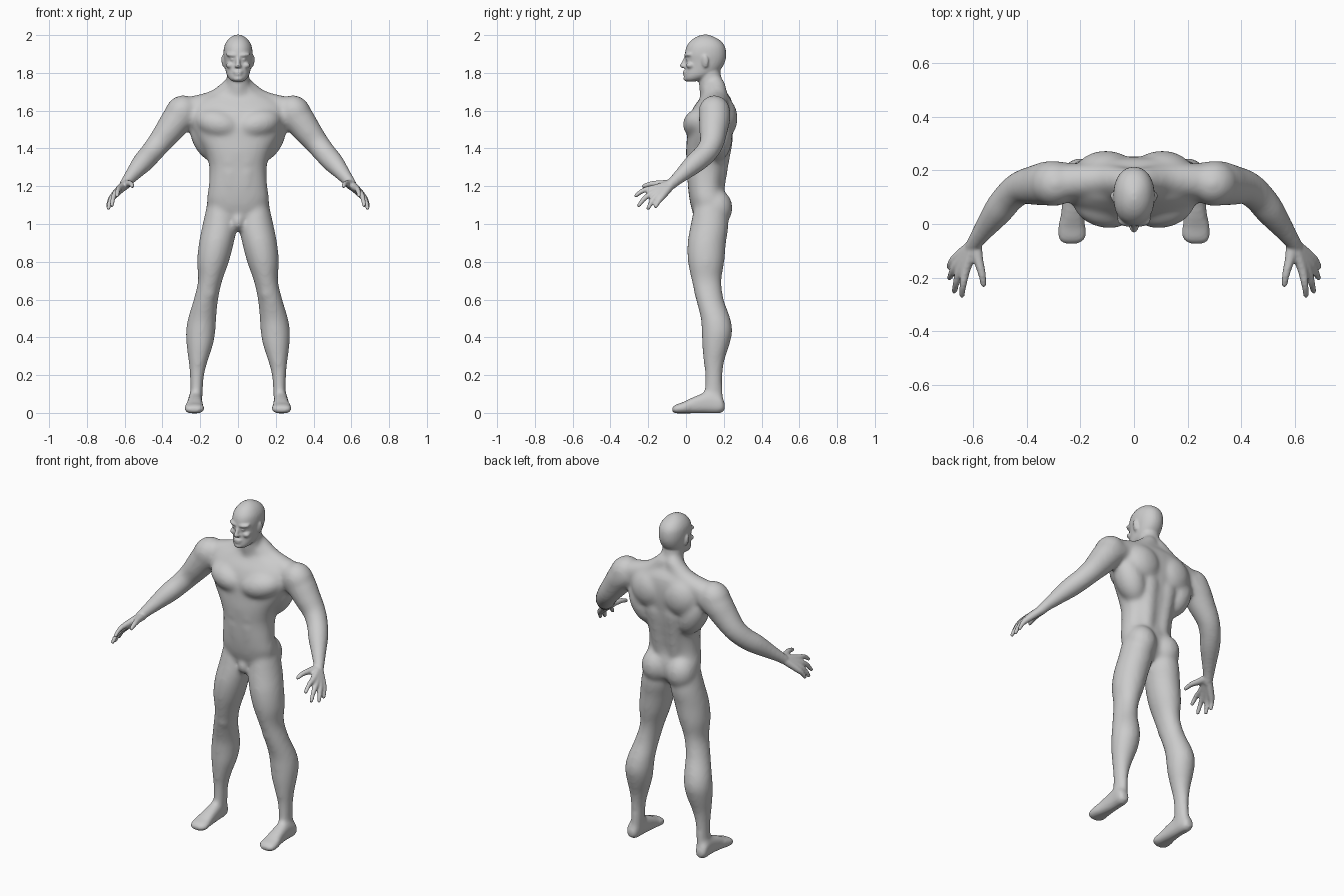
import bpy, bmesh, math
from mathutils import Matrix, Vector

cube = bpy.data.objects.get("Cube")
if cube:
    bpy.data.objects.remove(cube, do_unlink=True)

skin = bpy.data.materials.new("plain grey")
skin.use_nodes = True
skin.diffuse_color = (0.6, 0.6, 0.6, 1)
skin.node_tree.nodes["Principled BSDF"].inputs["Base Color"].default_value = skin.diffuse_color
SIDES = 28


def finish(bm, name, mirrored):
    """Turn a bmesh into an object, with a twin on the other side if asked."""
    bmesh.ops.recalc_face_normals(bm, faces=bm.faces)
    if mirrored:
        twin = bmesh.ops.duplicate(bm, geom=bm.verts[:] + bm.edges[:] + bm.faces[:])["geom"]
        for item in twin:
            if isinstance(item, bmesh.types.BMVert):
                item.co.x *= -1
        bmesh.ops.reverse_faces(bm, faces=[f for f in twin if isinstance(f, bmesh.types.BMFace)])
    mesh = bpy.data.meshes.new(name)
    bm.to_mesh(mesh)
    bm.free()
    obj = bpy.data.objects.new(name, mesh)
    bpy.context.collection.objects.link(obj)
    return obj


def flowing(rows, steps=4):
    """Catmull-Rom interpolation between rows of numbers."""
    rows = [Vector(r) for r in rows]
    result = []
    for i in range(len(rows) - 1):
        a, b, c, d = rows[max(i - 1, 0)], rows[i], rows[i + 1], rows[min(i + 2, len(rows) - 1)]
        for k in range(steps):
            t = k / steps
            result.append(b + (c - a) * (t / 2) + (a * 2 - b * 5 + c * 4 - d) * (t * t / 2)
                          + (b * 3 - a - c * 3 + d) * (t ** 3 / 2))
    return result + [rows[-1]]


def skin_rings(bm, rings):
    rings = [[bm.verts.new(p) for p in ring] for ring in rings]
    for low, high in zip(rings, rings[1:]):
        for i in range(SIDES):
            j = (i + 1) % SIDES
            bm.faces.new((low[i], low[j], high[j], high[i]))
    bm.faces.new(rings[0])
    bm.faces.new(rings[-1])


def slab(name, rows, mirrored=False, power=0.85, along_y=False):
    """Stack of rounded sections: position, then the two extents across it."""
    def bend(v):
        return math.copysign(abs(v) ** power, v)
    bm, rings = bmesh.new(), []
    for pos, a, b, c, d in flowing(rows):
        ring = []
        for i in range(SIDES):
            angle = math.tau * i / SIDES
            u = (a + b) / 2 + (b - a) / 2 * bend(math.cos(angle))
            v = (c + d) / 2 + (d - c) / 2 * bend(math.sin(angle))
            ring.append((u, pos, v) if along_y else (u, v, pos))
        rings.append(ring)
    skin_rings(bm, rings)
    return finish(bm, name, mirrored)


def tube(name, rows, mirrored=True):
    """Round limb through rows of x, y, z, radius, with rounded ends."""
    bm, rings = bmesh.new(), []
    path = flowing(rows)
    for i, row in enumerate(path):
        ahead = path[min(i + 1, len(path) - 1)].xyz - path[max(i - 1, 0)].xyz
        turn = ahead.to_track_quat("Z", "Y")
        angles = [math.tau * k / SIDES for k in range(SIDES)]
        rings.append([row.xyz + turn @ Vector((math.cos(t), math.sin(t), 0)) * row.w for t in angles])
    skin_rings(bm, rings)
    for end in (path[0], path[-1]):
        bmesh.ops.create_uvsphere(bm, u_segments=16, v_segments=10, radius=end.w,
                                  matrix=Matrix.Translation(end.xyz))
    return finish(bm, name, mirrored)


def muscle(name, centre, size, tilt=0, turn=0, mirrored=True):
    """Ellipsoid, tilted about the y axis and turned about the z axis in degrees."""
    bm = bmesh.new()
    place = (Matrix.Translation(centre) @ Matrix.Rotation(math.radians(turn), 4, "Z")
             @ Matrix.Rotation(math.radians(tilt), 4, "Y") @ Matrix.Diagonal((*size, 1)))
    bmesh.ops.create_uvsphere(bm, u_segments=32, v_segments=20, radius=1, matrix=place)
    return finish(bm, name, mirrored)


def fuse(name, parts, voxel, rounds):
    """Join parts into one smooth continuous surface."""
    bpy.ops.object.select_all(action="DESELECT")
    for part in parts:
        part.select_set(True)
    bpy.context.view_layer.objects.active = parts[0]
    bpy.ops.object.join()
    whole = bpy.context.view_layer.objects.active
    whole.name = whole.data.name = name
    remesh = whole.modifiers.new("blend", "REMESH")
    remesh.mode, remesh.voxel_size = "VOXEL", voxel
    soften = whole.modifiers.new("soften", "SMOOTH")
    soften.factor, soften.iterations = 0.5, rounds
    for modifier in ("blend", "soften"):
        bpy.ops.object.modifier_apply(modifier=modifier)
    return whole


# Trunk: pelvis up to the base of the neck
trunk = [(z, -w, w, front, back) for z, w, front, back in (
    (1.0, .06, .07, .17), (1.05, .14, .04, .21), (1.12, .165, .02, .215), (1.2, .155, .01, .2),
    (1.3, .152, .005, .215), (1.38, .175, 0, .23), (1.46, .22, .005, .24), (1.54, .25, .01, .25),
    (1.61, .25, .035, .25), (1.66, .21, .07, .24), (1.69, .13, .085, .22), (1.73, .07, .08, .19))]
body = [slab("trunk", trunk)]
body.append(tube("neck", [(0, .15, 1.66, .075), (0, .13, 1.74, .062), (0, .12, 1.84, .06)], False))

# Trunk muscles
body += [
    muscle("chest", (.105, .075, 1.53), (.125, .09, .08), tilt=-14, turn=10),
    muscle("shoulder_blade", (.105, .18, 1.56), (.12, .093, .12), tilt=15),
    muscle("side_back", (.165, .16, 1.46), (.08, .085, .14), tilt=24),
    muscle("buttock", (.083, .16, 1.085), (.085, .086, .1)),
    muscle("groin", (0, .075, 1.015), (.035, .05, .05), mirrored=False),
    muscle("shoulder", (.3, .15, 1.59), (.085, .085, .095), tilt=-35),
    tube("neck_slope", [(.03, .16, 1.73, .05), (.12, .165, 1.65, .06), (.27, .155, 1.6, .07)]),
    tube("spine_muscle", [(.05, .16, 1.15, .04), (.052, .165, 1.3, .058), (.06, .18, 1.45, .07)]),
    tube("belly_muscle", [(.04, .07, 1.1, .045), (.042, .054, 1.28, .052), (.045, .06, 1.42, .055)]),
]

# Legs, hip down to ankle
body.append(slab("leg", [
    (1.12, .03, .16, .05, .21), (1.0, .005, .187, .025, .225), (.9, .022, .207, .008, .212),
    (.8, .048, .217, .01, .203), (.7, .083, .212, .03, .188), (.6, .105, .235, .053, .2),
    (.5, .115, .265, .078, .235), (.43, .12, .276, .083, .245), (.36, .132, .273, .085, .23),
    (.28, .158, .263, .092, .205), (.2, .179, .255, .1, .193), (.1, .187, .253, .095, .195),
    (.03, .19, .262, .08, .2)], True, power=1))
body.append(muscle("kneecap", (.152, .088, .64), (.04, .045, .055)))

# Feet, heel to toe
body.append(slab("foot", [
    (.207, .21, .25, .015, .05), (.185, .195, .267, -.003, .09), (.12, .19, .265, -.003, .11),
    (.04, .185, .272, -.003, .085), (-.02, .178, .286, -.003, .055), (-.055, .178, .284, -.003, .045),
    (-.075, .198, .268, .002, .03)], True, power=.75, along_y=True))

# Arms, shoulder to wrist
body.append(tube("arm", [
    (.25, .155, 1.59, .075), (.31, .152, 1.565, .084), (.365, .145, 1.495, .075),
    (.42, .135, 1.425, .064), (.465, .1, 1.37, .059), (.505, .05, 1.325, .056),
    (.55, -.01, 1.272, .043), (.59, -.065, 1.223, .032), (.605, -.09, 1.2, .03)]))
figure = fuse("human_body", body, .012, 9)

# Hands: each finger runs from the wrist through its knuckle to the tip
hands = []
fingers = {
    "index_finger": ((.625, -.165, 1.19), (.636, -.225, 1.178), (.64, -.265, 1.15)),
    "middle_finger": ((.642, -.163, 1.17), (.66, -.215, 1.14), (.668, -.25, 1.098)),
    "ring_finger": ((.655, -.148, 1.155), (.676, -.18, 1.12), (.686, -.2, 1.083)),
    "little_finger": ((.66, -.125, 1.147), (.68, -.145, 1.12), (.688, -.16, 1.093))}
for name, (knuckle, middle, tip) in fingers.items():
    hands.append(tube(name, [(.595, -.075, 1.212, .024), (*knuckle, .0185),
                             (*middle, .0135), (*tip, .0105)]))
hands.append(tube("thumb", [(.59, -.08, 1.212, .024), (.579, -.135, 1.213, .0185),
                            (.566, -.185, 1.212, .0145), (.56, -.225, 1.2, .011)]))

# Head, chin to crown
skull = [(z, -w, w, front, back) for z, w, front, back in (
    (1.755, .028, .005, .05), (1.768, .046, -.008, .1), (1.79, .06, -.008, .15), (1.82, .067, -.004, .185),
    (1.86, .073, -.002, .207), (1.9, .077, -.006, .213), (1.94, .073, .003, .206),
    (1.97, .058, .025, .183), (1.99, .037, .053, .15), (2.002, .012, .085, .118))]
head = [slab("skull", skull, power=.92)]

# Face
head += [
    muscle("brow", (.03, .012, 1.895), (.036, .022, .012), tilt=-6, turn=14),
    muscle("cheekbone", (.042, .022, 1.84), (.022, .022, .016), turn=25),
    muscle("eyeball", (.03, .012, 1.872), (.014, .014, .011)),
    muscle("nostril", (.009, -.012, 1.835), (.01, .014, .009)),
    muscle("lip", (0, -.004, 1.806), (.026, .014, .007), mirrored=False),
    muscle("lower_lip", (0, -.004, 1.792), (.022, .013, .007), mirrored=False),
    muscle("chin", (0, .004, 1.77), (.026, .018, .016), mirrored=False),
    muscle("ear", (.077, .1, 1.86), (.009, .019, .034), tilt=8, turn=-18),
    tube("nose", [(0, .002, 1.885, .01), (0, -.012, 1.855, .011), (0, -.021, 1.838, .0125)], False),
]

figure = fuse("human_body", [figure] + hands + head, .0065, 4)
figure.data.materials.clear()
figure.data.materials.append(skin)
figure.data.shade_smooth()
